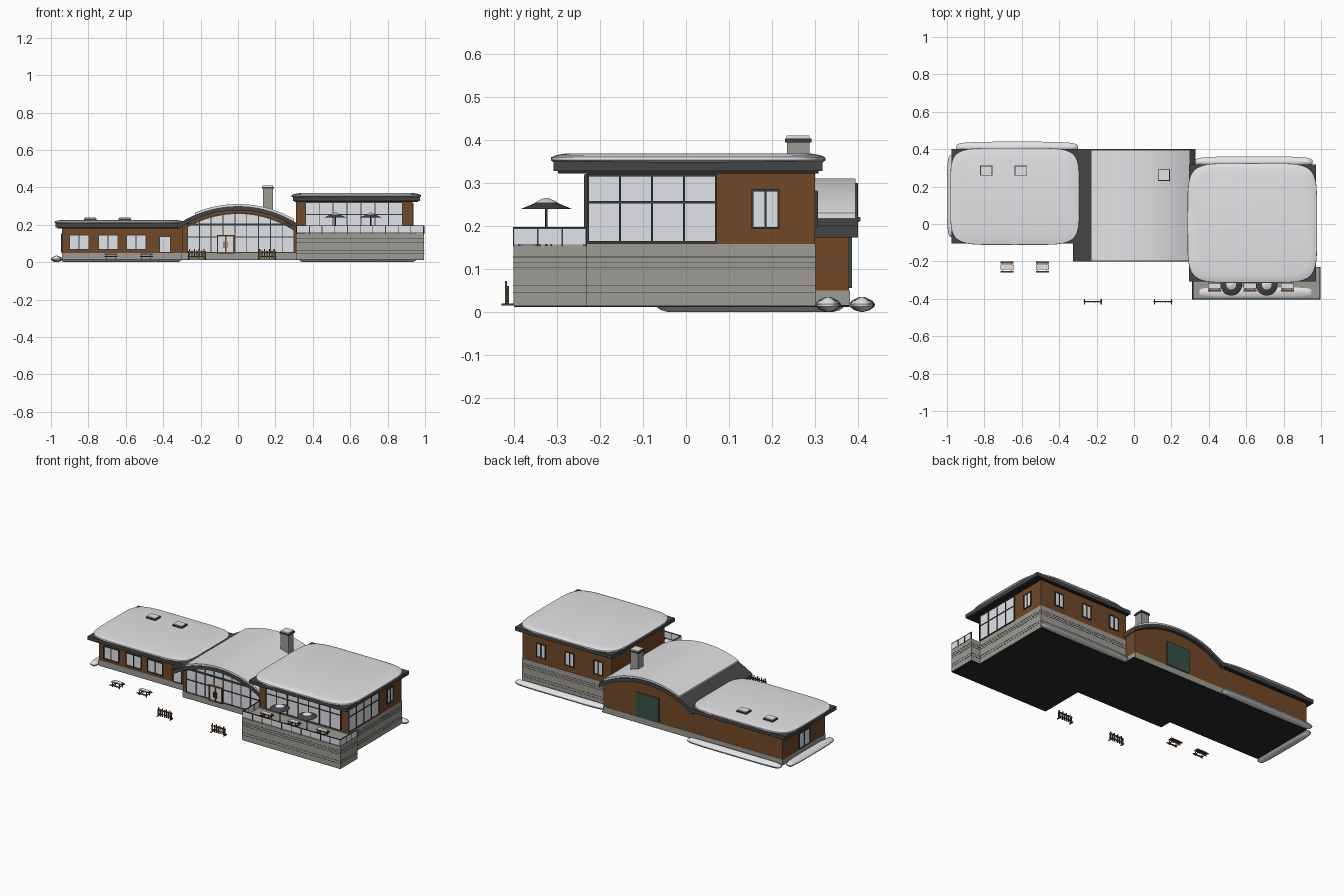
import bpy, bmesh, math
from mathutils import Vector

if "Cube" in bpy.data.objects:
    bpy.data.objects.remove(bpy.data.objects["Cube"])


def material(name, r, g, b):
    m = bpy.data.materials.new(name)
    m.diffuse_color = (r, g, b, 1)
    m.use_nodes = True
    m.node_tree.nodes["Principled BSDF"].inputs["Base Color"].default_value = m.diffuse_color
    return m


SNOW = material("snow", 0.88, 0.88, 0.91)
GLASS = material("pale_glass", 0.78, 0.79, 0.82)
WOOD = material("brown_timber", 0.17, 0.065, 0.02)
STONE = material("grey_stone", 0.34, 0.33, 0.295)
ROOF = material("dark_roof", 0.06, 0.06, 0.06)
FRAME = material("dark_frame", 0.04, 0.05, 0.05)
MORTAR = material("mortar", 0.05, 0.05, 0.045)
BASE = material("black_foundation", 0.02, 0.02, 0.02)
GREEN = material("dark_green", 0.035, 0.085, 0.065)


def finish(name, bm, mat, smooth=False):
    bmesh.ops.recalc_face_normals(bm, faces=bm.faces)
    me = bpy.data.meshes.new(name)
    bm.to_mesh(me)
    bm.free()
    me.materials.append(mat)
    ob = bpy.data.objects.new(name, me)
    bpy.context.collection.objects.link(ob)
    if smooth:
        bpy.context.view_layer.objects.active = ob
        ob.select_set(True)
        bpy.ops.object.shade_smooth_by_angle(angle=math.radians(40))
        ob.select_set(False)
    return ob


def boxes(name, mat, *items):
    """One object from boxes given as x0, x1, y0, y1, z0, z1."""
    bm = bmesh.new()
    for x0, x1, y0, y1, z0, z1 in items:
        vs = bmesh.ops.create_cube(bm, size=1)["verts"]
        for v in vs:
            v.co = Vector((x0 if v.co.x < 0 else x1, y0 if v.co.y < 0 else y1, z0 if v.co.z < 0 else z1))
    return finish(name, bm, mat)


def loft(name, mat, cx, cy, rx, ry, rings, n=6, seg=48):
    """Soft slab: superellipse rings of (z, inset), inset measured inwards."""
    bm = bmesh.new()
    loops = []
    for z, inset in rings:
        loop = []
        for i in range(seg):
            a = 2 * math.pi * i / seg
            c, s = math.cos(a), math.sin(a)
            px = math.copysign(abs(c) ** (2 / n), c)
            py = math.copysign(abs(s) ** (2 / n), s)
            loop.append(bm.verts.new((cx + px * (rx - inset), cy + py * (ry - inset), z)))
        loops.append(loop)
    for a, b in zip(loops, loops[1:]):
        for i in range(seg):
            j = (i + 1) % seg
            bm.faces.new((a[i], a[j], b[j], b[i]))
    bm.faces.new(loops[0])
    bm.faces.new(loops[-1])
    return finish(name, bm, mat, True)


# Shared circle of the barrel roof
R, CZ = 0.586, -0.286


def arc_z(x, r):
    return CZ + math.sqrt(r * r - x * x)


def arch(name, mat, x0, x1, y0, y1, r, r_in=None, bottom=None, n=28):
    xs = [x0 + (x1 - x0) * i / n for i in range(n + 1)]
    bm = bmesh.new()
    grid = []
    for y in (y0, y1):
        top = [bm.verts.new((x, y, arc_z(x, r))) for x in xs]
        low = [bm.verts.new((x, y, bottom if r_in is None else arc_z(x, r_in))) for x in xs]
        grid.append((top, low))
    (t0, b0), (t1, b1) = grid
    for i in range(n):
        for q in ((t0, t1), (b0, b1), (t0, b0), (t1, b1)):
            bm.faces.new((q[0][i], q[0][i + 1], q[1][i + 1], q[1][i]))
    for i in (0, n):
        bm.faces.new((t0[i], t1[i], b1[i], b0[i]))
    return finish(name, bm, mat, True)


def plate(side, wall, u0, u1, z0, z1, t):
    """Box standing out by t from a wall facing f, b, l or r."""
    a, b = (wall - t, wall + 0.001) if side in "fl" else (wall - 0.001, wall + t)
    return (u0, u1, a, b, z0, z1) if side in "fb" else (a, b, u0, u1, z0, z1)


def window(name, side, wall, u0, u1, z0, z1, cols=1, rows=(), w=0.005, mat=FRAME):
    boxes(name + "_glass", GLASS, plate(side, wall, u0, u1, z0, z1, 0.003))
    bars = []
    for i in range(cols + 1):
        u = u0 + (u1 - u0) * i / cols
        bars.append(plate(side, wall, u - w / 2, u + w / 2, z0, z1, 0.007))
    for z in (z0, z1, *rows):
        bars.append(plate(side, wall, u0 - w / 2, u1 + w / 2, z - w / 2, z + w / 2, 0.0065))
    boxes(name + "_frame", mat, *bars)


def flat_roof(name, x0, x1, y0, y1, z0, z1, top):
    boxes(name + "_soffit", BASE, (x0 + .01, x1 - .01, y0 + .01, y1 - .01, z0 - .006, z0))
    boxes(name + "_fascia", ROOF, (x0, x1, y0, y1, z0, z1))
    loft(name + "_snow", SNOW, (x0 + x1) / 2, (y0 + y1) / 2, (x1 - x0) / 2, (y1 - y0) / 2,
         [(z1 - .005, .004), (z1 + .003, -.007), (z1 + .010, -.006), (top - .004, .006), (top, .03)])


# Left wing
boxes("left_plinth", STONE, (-.942, -.29, -.047, .382, .015, .05))
boxes("left_walls", WOOD, (-.94, -.29, -.045, .38, .05, .19))
flat_roof("left_roof", -.975, -.30, -.105, .40, .187, .21, .226)
for i, x in enumerate((-.85, -.695, -.545)):
    window(f"left_window_{i}", "f", -.045, x - .052, x + .052, .068, .145, 2)
window("left_door", "f", -.045, -.42, -.36, .052, .138)
window("left_end_window", "l", -.94, .115, .22, .055, .15, 2)
for i, x in enumerate((-.79, -.605)):
    boxes(f"skylight_{i}", FRAME, (x - .033, x + .033, .258, .312, .215, .234))
    boxes(f"skylight_snow_{i}", SNOW, (x - .029, x + .029, .262, .308, .233, .239))

# Central hall with barrel roof
boxes("hall_plinth", STONE, (-.302, .31, -.122, .382, .015, .05))
arch("hall_walls", WOOD, -.30, .31, -.12, .38, R - .015, bottom=.05)
arch("barrel_roof", ROOF, -.325, .328, -.20, .40, R, R - .022)
arch("barrel_roof_snow", SNOW, -.23, .30, -.197, .395, R + .011, R - .002)
arch("hall_glass", GLASS, -.27, .30, -.124, -.119, R - .04, bottom=.052)
arch("hall_glass_arch_frame", FRAME, -.275, .305, -.128, -.119, R - .034, R - .042)
cols = [-.27 + .57 * i / 9 for i in range(10)]
boxes("hall_mullions", FRAME,
      *[plate("f", -.12, x - .0025, x + .0025, .05, arc_z(x, R - .04), .007) for x in cols],
      *[plate("f", -.12, -.272, .302, z - .003, z + .003, .0075) for z in (.053, .135)],
      plate("f", -.12, -.272, .302, .197, .207, .009))
window("hall_door", "f", -.126, -.11, -.022, .05, .142, 2, w=.007, mat=WOOD)
boxes("hall_door_handles", FRAME, *[plate("f", -.132, x - .002, x + .002, .075, .11, .005) for x in (-.075, -.057)])
boxes("back_door", GREEN, plate("b", .38, -.08, .08, .055, .205, .006))

# Chimney
boxes("chimney", STONE, (.133, .187, .235, .287, .25, .397))
boxes("chimney_cap", FRAME, (.128, .192, .23, .292, .394, .403))
boxes("chimney_snow", SNOW, (.132, .188, .234, .288, .402, .41))

# Right wing: stone base, terrace and upper lodge
TX = .995
boxes("right_base", STONE, (.31, .932, -.24, .302, .015, .158))
boxes("terrace_base", STONE, (.31, TX, -.402, -.23, .015, .154))
lines = (.045, .06, .103, .115, .127)
boxes("stone_courses", MORTAR,
      *[(.309, TX + .001, -.403, -.229, z, z + .0015) for z in lines],
      *[(.312, .933, -.23, .303, z, z + .0015) for z in lines])
boxes("right_walls", WOOD, (.31, .93, -.23, .30, .158, .328))
flat_roof("right_roof", .293, .972, -.308, .318, .328, .35, .369)
window("lodge_front", "f", -.23, .36, .88, .160, .318, 7, (.255,))
window("lodge_side", "r", .93, -.228, .07, .162, .318, 4, (.255,))
window("lodge_side_small", "r", .93, .155, .215, .195, .283, 2)
for i, x in enumerate((.80, .60, .40)):
    window(f"lodge_back_window_{i}", "b", .30, x - .03, x + .03, .197, .28, 2)

# Terrace railing
boxes("railing_glass", GLASS, (.312, TX, -.401, -.398, .157, .193),
      (TX - .003, TX, -.40, -.232, .157, .193), (.312, .315, -.40, -.232, .157, .193))
posts = [(x - .002, x + .002, -.403, -.397, .152, .196) for x in [.314 + .0678 * i for i in range(11)]]
for x in (.314, TX - .002):
    posts += [(x - .002, x + .003, y - .002, y + .002, .152, .196) for y in (-.345, -.288, -.232)]
    posts.append((x - .002, x + .003, -.402, -.23, .193, .197))
posts.append((.312, TX, -.403, -.397, .193, .197))
boxes("railing_frame", FRAME, *posts)
loft("terrace_snow", SNOW, .65, -.365, .30, .026, [(.153, 0), (.158, 0), (.163, .008)], 5)


# Picnic tables
def picnic_table(name, x, y, z):
    parts = [(x - .035, x + .035, y - .014, y + .014, z + .026, z + .030)]
    for s in (-1, 1):
        parts.append((x - .035, x + .035, y + s * .025 - .005, y + s * .025 + .005, z + .014, z + .018))
        parts.append((x + s * .024 - .002, x + s * .024 + .002, y - .028, y + .028, z + .010, z + .014))
        for t in (-1, 1):
            parts.append((x + s * .024 - .002, x + s * .024 + .002, y + t * .016 - .002, y + t * .016 + .002, z, z + .026))
    boxes(name, WOOD, *parts)
    boxes(name + "_snow", SNOW, (x - .033, x + .033, y - .013, y + .013, z + .0295, z + .033))


for i, x in enumerate((-.68, -.49)):
    picnic_table(f"yard_table_{i}", x, -.23, .015)
for i, x in enumerate((.43, .62, .82)):
    picnic_table(f"terrace_table_{i}", x, -.33, .155)


# Umbrellas
def cone(name, mat, x, y, z, r1, r2, h):
    bm = bmesh.new()
    bmesh.ops.create_cone(bm, cap_ends=True, segments=20, radius1=r1, radius2=r2, depth=h)
    bmesh.ops.translate(bm, verts=bm.verts, vec=(x, y, z + h / 2))
    return finish(name, bm, mat, True)


for i, x in enumerate((.52, .71)):
    cone(f"umbrella_pole_{i}", FRAME, x, -.325, .155, .003, .003, .09)
    cone(f"umbrella_{i}", ROOF, x, -.325, .24, .058, .006, .022)
    cone(f"umbrella_snow_{i}", SNOW, x, -.325, .255, .026, .005, .010)

# Ski racks
for i, x in enumerate((-.22, .155)):
    y = -.415
    boxes(f"ski_rack_{i}", FRAME, *[p for s in (-.045, .045) for p in (
        (x + s - .003, x + s + .003, y - .015, y + .015, .015, .019),
        (x + s - .003, x + s + .003, y - .003, y + .003, .015, .06))],
        (x - .05, x + .05, y - .003, y + .003, .052, .057),
        (x - .05, x + .05, y - .003, y + .003, .029, .033))
    boxes(f"skis_{i}", WOOD, *[(x + k * .013 - .003, x + k * .013 + .003, y - .006, y - .002,
                               .019, .064 + .008 * (k % 2)) for k in range(-3, 4)])

# Dark foundation slab
boxes("foundation", BASE, (-.94, -.29, -.045, .38, .011, .016), (-.30, .32, -.12, .38, .0112, .016),
      (.31, .93, -.24, .30, .0108, .016), (.31, TX - .001, -.40, -.23, .011, .016))

# Snow banks against the walls
bank = [(.0, .026), (.004, .012), (.012, .001), (.018, 0), (.026, .006), (.033, .02), (.035, .026)]
loft("left_back_snowbank", SNOW, -.625, .41, .325, .03, bank, 4)
loft("right_back_snowbank", SNOW, .64, .331, .315, .03, bank, 4)
loft("left_end_snowbank", SNOW, -.97, .15, .03, .22, bank, 4)
